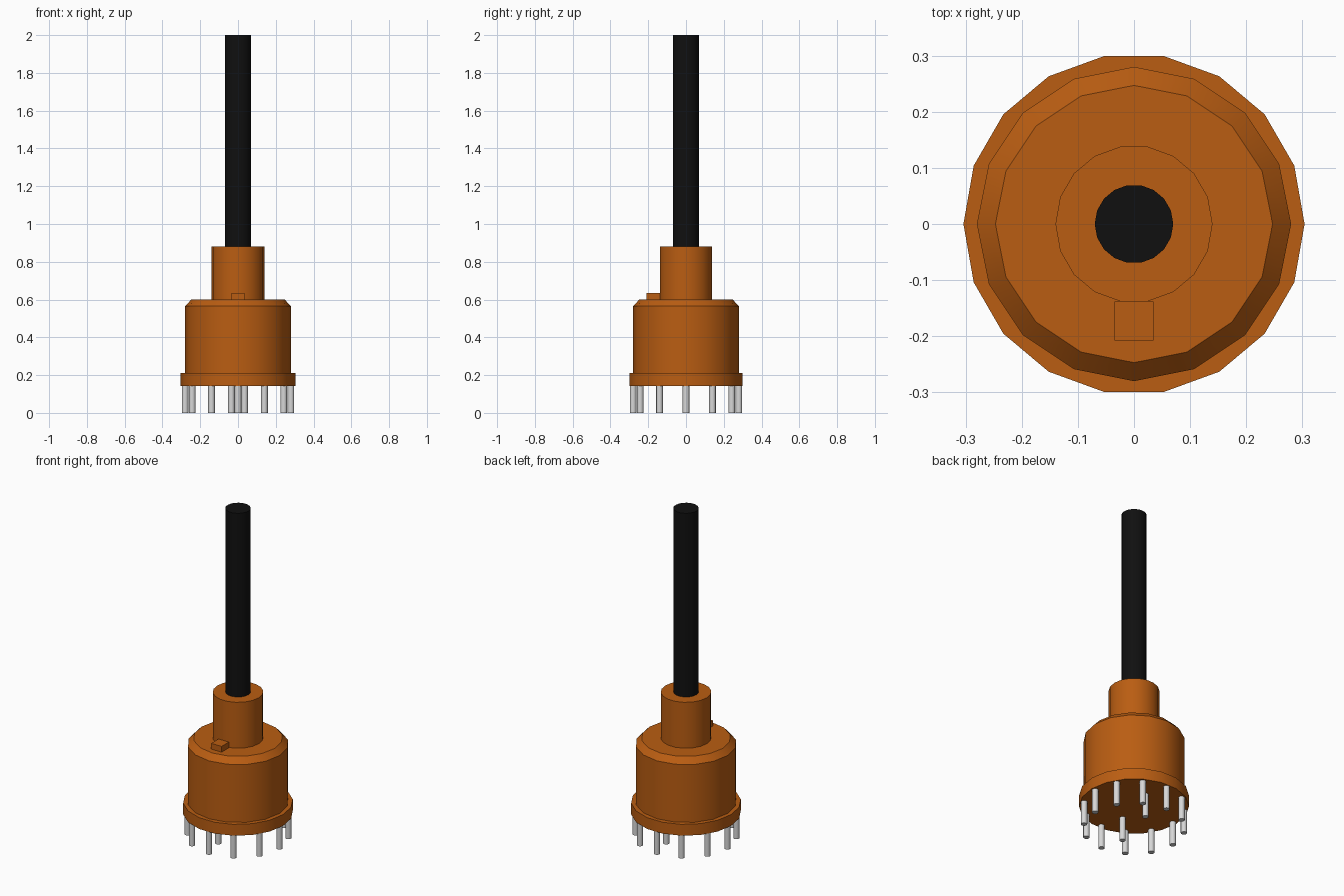
import bpy
import bmesh
from math import cos, sin, pi, radians

if "Cube" in bpy.data.objects:
    bpy.data.objects.remove(bpy.data.objects["Cube"], do_unlink=True)


def material(name, rgb, roughness=0.6):
    mat = bpy.data.materials.new(name)
    mat.use_nodes = True
    mat.diffuse_color = (*rgb, 1)
    bsdf = mat.node_tree.nodes["Principled BSDF"]
    bsdf.inputs["Base Color"].default_value = (*rgb, 1)
    bsdf.inputs["Roughness"].default_value = roughness
    return mat


ORANGE = material("orange plastic", (0.49, 0.11, 0.006))
BLACK = material("black plastic", (0.005, 0.005, 0.005))
METAL = material("pale metal", (0.68, 0.68, 0.68))


def finish(name, bm, mat):
    bmesh.ops.recalc_face_normals(bm, faces=bm.faces)
    mesh = bpy.data.meshes.new(name)
    bm.to_mesh(mesh)
    bm.free()
    mesh.materials.append(mat)
    obj = bpy.data.objects.new(name, mesh)
    bpy.context.collection.objects.link(obj)
    bpy.ops.object.select_all(action='DESELECT')
    obj.select_set(True)
    bpy.context.view_layer.objects.active = obj
    bpy.ops.object.shade_smooth_by_angle(angle=radians(30))
    return obj


def turned(name, profile, sides, mat, x=0, y=0):
    """Closed turned solid from (radius, height) pairs, bottom to top."""
    bm = bmesh.new()
    rings = [[bm.verts.new((x + r * cos(2 * pi * i / sides),
                            y + r * sin(2 * pi * i / sides), z))
              for i in range(sides)] for r, z in profile]
    for low, high in zip(rings, rings[1:]):
        for i in range(sides):
            j = (i + 1) % sides
            bm.faces.new((low[i], low[j], high[j], high[i]))
    bm.faces.new(rings[0])
    bm.faces.new(rings[-1])
    return finish(name, bm, mat)


# Housing, stacked from the base up
BASE, SHOULDER, COLLAR = 0.143, 0.6, 0.88
turned("base_flange", [(0.304, BASE), (0.304, 0.212)], 18, ORANGE)
turned("housing", [(0.28, 0.212), (0.28, 0.565), (0.247, SHOULDER)], 16, ORANGE)
turned("collar", [(0.14, SHOULDER), (0.14, COLLAR)], 18, ORANGE)
turned("shaft", [(0.07, COLLAR), (0.07, 2.0)], 18, BLACK)

# Locating tab on the shoulder
bm = bmesh.new()
bmesh.ops.create_cube(bm, size=1)
bmesh.ops.scale(bm, vec=(0.07, 0.07, 0.035), verts=bm.verts)
bmesh.ops.translate(bm, vec=(0, -0.173, SHOULDER + 0.0175), verts=bm.verts)
finish("locating_tab", bm, ORANGE)

# Ring of contact pins and two inner common pins
spots = [(0.28 * cos(k * pi / 6), 0.28 * sin(k * pi / 6)) for k in range(12)]
spots += [(0.035, 0.14), (-0.035, -0.14)]
for n, (px, py) in enumerate(spots):
    kind = "contact_pin" if n < 12 else "common_pin"
    turned(f"{kind}_{n + 1}", [(0.0175, 0), (0.0175, BASE)], 16, METAL, px, py)
